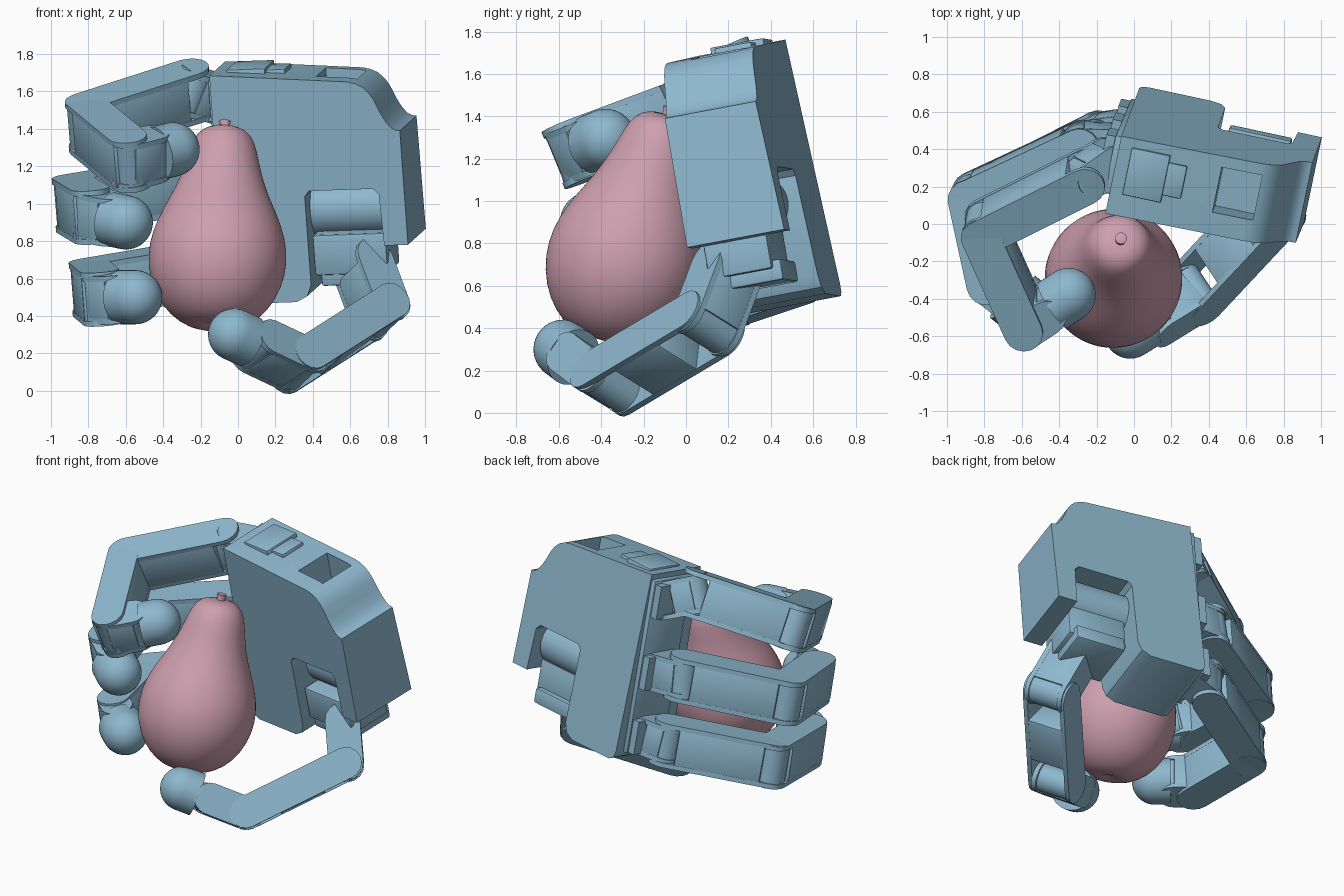
import bpy, bmesh, math
from mathutils import Vector, Matrix

if "Cube" in bpy.data.objects:
    bpy.data.objects.remove(bpy.data.objects["Cube"], do_unlink=True)


def material(name, colour):
    m = bpy.data.materials.new(name)
    m.use_nodes = True
    m.diffuse_color = colour
    m.node_tree.nodes["Principled BSDF"].inputs["Base Color"].default_value = colour
    return m


BLUE = material("steel blue", (0.27, 0.48, 0.62, 1))
PINK = material("dusty pink", (0.62, 0.35, 0.43, 1))


def shade(ob, angle):
    bpy.ops.object.select_all(action="DESELECT")
    ob.select_set(True)
    bpy.context.view_layer.objects.active = ob
    bpy.ops.object.shade_smooth_by_angle(angle=math.radians(angle))


def apply(ob, mod):
    bpy.context.view_layer.objects.active = ob
    bpy.ops.object.modifier_apply(modifier=mod.name)


def finish(name, bm, matrix, mat=BLUE, bevel=0.0, smooth=28):
    bmesh.ops.recalc_face_normals(bm, faces=bm.faces)
    mesh = bpy.data.meshes.new(name)
    bm.to_mesh(mesh)
    bm.free()
    ob = bpy.data.objects.new(name, mesh)
    bpy.context.collection.objects.link(ob)
    ob.matrix_world = matrix
    mesh.materials.append(mat)
    if bevel:
        mod = ob.modifiers.new("Bevel", "BEVEL")
        mod.width, mod.segments = bevel, 2
        apply(ob, mod)
    shade(ob, smooth)
    return ob


def prism(name, outline, y0, y1, matrix, bevel=0.0, taper=0.0):
    """Outline in local XZ, extruded along local Y; taper tilts the far face."""
    bm = bmesh.new()
    face = bm.faces.new([bm.verts.new((x, y0, z)) for x, z in outline])
    ext = bmesh.ops.extrude_face_region(bm, geom=[face])
    for v in ext["geom"]:
        if isinstance(v, bmesh.types.BMVert):
            v.co.y = y1 - taper * v.co.z
    return finish(name, bm, matrix, bevel=bevel)


def box(name, x, y, z, matrix, bevel=0.0):
    return prism(name, [(x[0], z[0]), (x[1], z[0]), (x[1], z[1]), (x[0], z[1])],
                 y[0], y[1], matrix, bevel)


def lathe(name, profile, matrix, mat=BLUE, steps=40):
    """Profile of (radius, height) turned about local Z."""
    bm = bmesh.new()
    vs = [bm.verts.new((r, 0, h)) for r, h in profile]
    es = [bm.edges.new(p) for p in zip(vs, vs[1:])]
    bmesh.ops.spin(bm, geom=vs + es, cent=(0, 0, 0), axis=(0, 0, 1),
                   angle=math.tau, steps=steps)
    bmesh.ops.remove_doubles(bm, verts=bm.verts, dist=0.0005)
    return finish(name, bm, matrix, mat, smooth=50)


def frame(origin, along, side):
    """X runs along, Y runs to the side."""
    x = Vector(along).normalized()
    z = x.cross(Vector(side)).normalized()
    y = z.cross(x)
    m = Matrix((x, y, z)).transposed().to_4x4()
    m.translation = origin
    return m


def axis_frame(origin, axis):
    m = Vector(axis).to_track_quat("Z", "Y").to_matrix().to_4x4()
    m.translation = origin
    return m


# Palm frame: X across, Y into the depth, Z up the palm
PALM = frame(Vector((0.865, -0.10, 1.39)), (0.973, -0.209, 0.034), (0.2, 0.96, 0.18))
ACROSS = PALM.to_3x3() @ Vector((1, 0, 0))
UP = PALM.to_3x3() @ Vector((0, 0, 1))


def on_palm(x, y, z):
    return PALM @ Vector((x, y, z))


# Palm housing with a curved shoulder and a notch for the thumb
palm = prism("palm", [
    (0, 0), (0, -0.62), (-0.13, -0.62), (-0.14, -0.34), (-0.17, -0.31), (-0.52, -0.31),
    (-0.545, -0.34), (-0.545, -0.82), (-0.57, -0.88), (-0.63, -0.91), (-0.97, -0.91),
    (-1.005, -0.89), (-1.018, -0.85),
    (-1.018, 0.335), (-0.27, 0.275), (-0.23, 0.265), (-0.19, 0.245), (-0.155, 0.21),
    (-0.13, 0.17), (-0.105, 0.11), (-0.08, 0.06), (-0.05, 0.02), (-0.025, 0.005)],
    0, 0.445, PALM, taper=0.05)
cutter = box("pocket_cutter", (-0.46, -0.24), (0.12, 0.37), (0.08, 0.5), PALM)
cut = palm.modifiers.new("Pocket", "BOOLEAN")
cut.object, cut.operation = cutter, "DIFFERENCE"
apply(palm, cut)
bpy.data.objects.remove(cutter, do_unlink=True)
shade(palm, 28)

box("palm_top_motor", (-0.95, -0.74), (0.12, 0.38), (0.27, 0.342), PALM, 0.006)
box("palm_top_cover", (-0.76, -0.64), (0.16, 0.34), (0.26, 0.328), PALM, 0.006)

# Thumb motor and its mount in the notch
lathe("thumb_motor", [(0, 0), (0.145, 0), (0.145, 0.4), (0, 0.4)],
      axis_frame(on_palm(-0.545, 0.26, -0.45), ACROSS))
box("thumb_mount", (-0.53, -0.13), (0.05, 0.36), (-0.78, -0.56), PALM, 0.012)
box("thumb_mount_foot", (-0.5, -0.16), (0.06, 0.4), (-0.84, -0.74), PALM, 0.012)


def link(name, p, q, side, width, thick, start=0.05, end=0.95):
    """Link body between two joints, held by rounded cheek plates."""
    p, q = Vector(p), Vector(q)
    m = frame(p, q - p, side)
    length, r, w = (q - p).length, thick / 2, width / 2
    box(name + "_body", (length * start, length * end), (-w + 0.02, w - 0.02),
        (-r, r), m, 0.012)
    outline = []
    for cx, turn in ((length, -90), (0, 90)):
        for k in range(9):
            t = math.radians(turn + k * 22.5)
            outline.append((cx + r * math.cos(t), r * math.sin(t)))
    for label, s in (("upper", 1), ("lower", -1)):
        y0, y1 = sorted((s * w, s * (w - 0.03)))
        prism(name + "_" + label + "_cheek", outline, y0, y1, m)
    # Knuckle barrel at the far joint
    lathe(name + "_knuckle", [(0, -w + 0.03), (r * 0.92, -w + 0.03),
                              (r * 0.92, w - 0.03), (0, w - 0.03)],
          axis_frame(q, m.to_3x3() @ Vector((0, 1, 0))), steps=24)


def fingertip(name, joint, centre, radius):
    """Short barrel closed by a dome."""
    joint, centre = Vector(joint), Vector(centre)
    dome = [(radius * math.cos(math.radians(a)), radius * math.sin(math.radians(a)))
            for a in range(0, 91, 9)]
    lathe(name, [(0, -0.1), (radius, -0.1)] + dome[:-1] + [(0, radius)],
          axis_frame(centre, centre - joint))


# Rail on the palm edge that carries the fingers
box("finger_rail", (-1.05, -1.0), (0.1, 0.42), (-0.86, 0.3), PALM, 0.008)

# Three fingers: palm height, side direction, knuckle positions and tip centre
TILTED = Vector((-0.06, -0.42, 0.9))
FINGERS = {
    "top_finger": (0.17, TILTED, (-0.25, 0.26, 1.60), (-0.81, -0.02, 1.42),
                   (-0.58, -0.53, 1.23), (-0.35, -0.38, 1.29)),
    "middle_finger": (-0.31, UP, (-0.28, 0.43, 1.10), (-0.88, 0.15, 1.00),
                      (-0.78, -0.31, 0.94), (-0.60, -0.45, 0.90)),
    "bottom_finger": (-0.74, UP, (-0.20, 0.48, 0.65), (-0.79, 0.18, 0.55),
                      (-0.73, -0.29, 0.50), (-0.55, -0.45, 0.50)),
}
for name, (height, side, a, b, c, tip) in FINGERS.items():
    box(name + "_mount", (-1.1, -1.03), (0.15, 0.41), (height - 0.11, height + 0.11), PALM)
    link(name + "_base", on_palm(-1.06, 0.26, height), a, side, 0.24, 0.2)
    link(name + "_proximal", a, b, side, 0.29, 0.21, 0.1, 0.92)
    link(name + "_middle", b, c, side, 0.29, 0.21, 0.1, 1.08)
    link(name + "_distal", c, Vector(c).lerp(Vector(tip), 0.5), side, 0.26, 0.2, -0.2, 1)
    fingertip(name + "_tip", c, tip, 0.145)

# Thumb, with open gaps at both ends of the long link
SIDE = Vector((-0.5, 0.75, -0.47))
THUMB = [Vector(p) for p in ((0.67, 0.19, 0.66), (0.76, 0.10, 0.42),
                             (0.32, -0.37, 0.14), (-0.02, -0.58, 0.30))]
link("thumb_base", THUMB[0], THUMB[1], SIDE, 0.27, 0.22)
link("thumb_proximal", THUMB[1], THUMB[2], SIDE, 0.3, 0.2, 0.28, 0.72)
link("thumb_distal", THUMB[2], THUMB[2].lerp(THUMB[3], 0.6), SIDE, 0.27, 0.2)
fingertip("thumb_tip", THUMB[2], THUMB[3], 0.14)

# Pear leaning back towards the palm
PEAR = axis_frame(Vector((-0.13, -0.40, 0.34)), (0.06, 0.32, 1.09))
pear = lathe("pear", [
    (0, 0.03), (0.05, 0.01), (0.12, 0.005), (0.2, 0.04), (0.29, 0.12), (0.355, 0.25),
    (0.375, 0.38), (0.358, 0.51), (0.305, 0.64), (0.245, 0.76), (0.205, 0.88),
    (0.18, 0.99), (0.15, 1.07), (0.09, 1.11), (0, 1.115)], PEAR, PINK, 48)
sub = pear.modifiers.new("Smooth", "SUBSURF")
sub.levels = sub.render_levels = 1
lathe("pear_stem", [(0, 1.08), (0.03, 1.08), (0.026, 1.13), (0.032, 1.15), (0, 1.16)],
      PEAR, PINK, 16)
